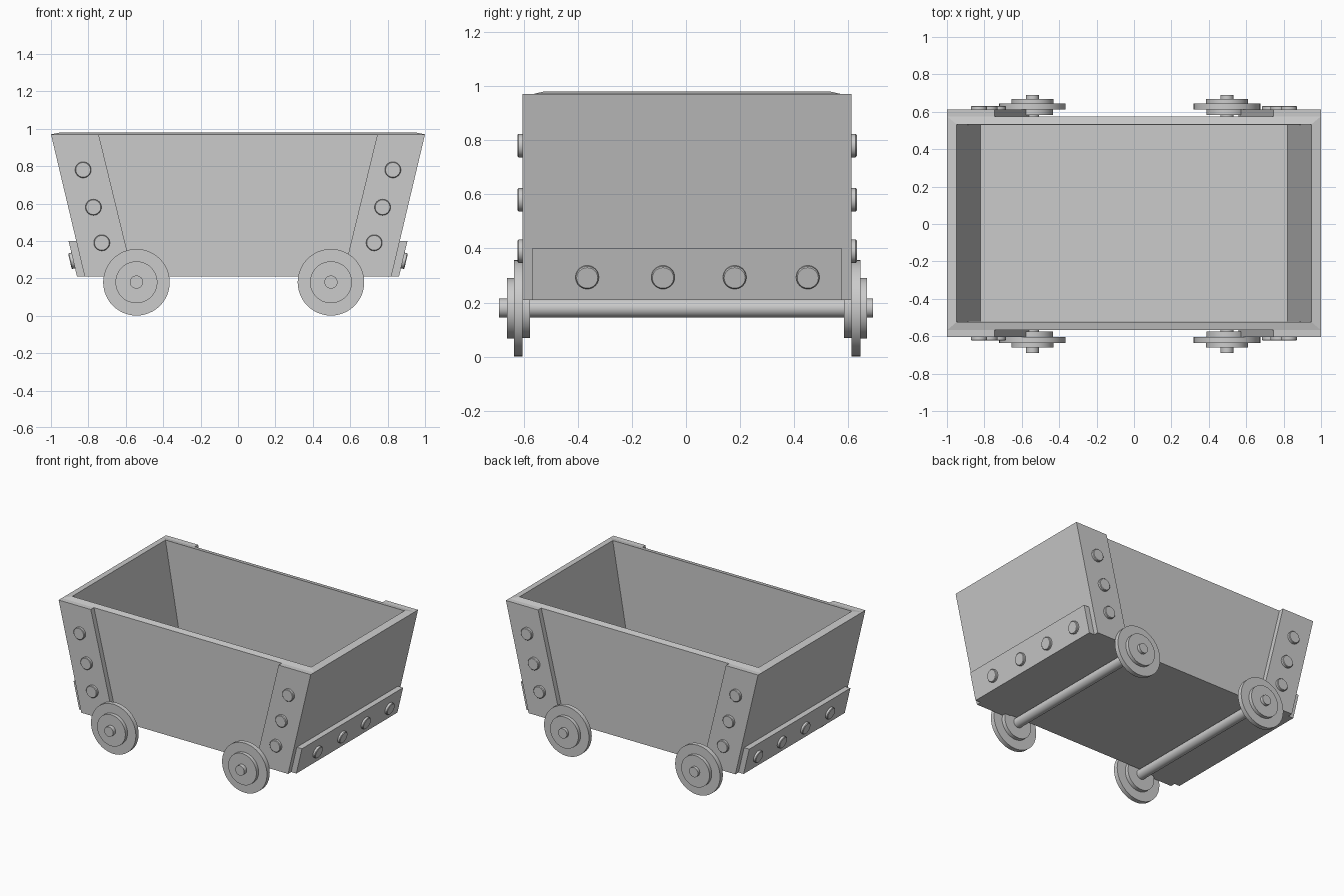
import bpy, bmesh, math
from mathutils import Vector

if "Cube" in bpy.data.objects:
    bpy.data.objects.remove(bpy.data.objects["Cube"], do_unlink=True)

steel = bpy.data.materials.new("grey_steel")
steel.use_nodes = True
GREY = (0.6, 0.6, 0.6, 1)
steel.diffuse_color = GREY
steel.node_tree.nodes["Principled BSDF"].inputs["Base Color"].default_value = GREY

BASE, TOP = 0.21, 0.97
SLOPE = 0.18 / (TOP - BASE)
MID = 0.004  # y of the tub's centre line


def end_x(z):
    """Outer x of the sloping end wall at height z."""
    return 0.82 + SLOPE * (z - BASE)


def loft(name, rings):
    """Skin a closed solid through rings of equal length."""
    bm = bmesh.new()
    loops = [[bm.verts.new(p) for p in ring] for ring in rings]
    n = len(loops[0])
    for a, b in zip(loops, loops[1:]):
        for i in range(n):
            j = (i + 1) % n
            bm.faces.new((a[i], a[j], b[j], b[i]))
    bm.faces.new(loops[0][::-1])
    bm.faces.new(loops[-1])
    bmesh.ops.recalc_face_normals(bm, faces=bm.faces)
    mesh = bpy.data.meshes.new(name)
    bm.to_mesh(mesh)
    bm.free()
    mesh.materials.append(steel)
    obj = bpy.data.objects.new(name, mesh)
    bpy.context.collection.objects.link(obj)
    return obj


def rect(x, y, z):
    return [(-x, MID - y, z), (x, MID - y, z), (x, MID + y, z), (-x, MID + y, z)]


def prism(name, profile, y0, y1):
    """Extrude an xz profile along y."""
    return loft(name, [[(x, MID + y, z) for x, z in profile] for y in (y0, y1)])


def turned(name, origin, axis, profile, sides=48):
    """Turn a (distance, radius) profile about an axis."""
    axis = Vector(axis).normalized()
    u = axis.orthogonal().normalized()
    v = axis.cross(u)
    angles = [math.tau * i / sides for i in range(sides)]
    obj = loft(name, [[Vector(origin) + axis * d + r * (u * math.cos(a) + v * math.sin(a))
                       for a in angles] for d, r in profile])
    bpy.ops.object.select_all(action="DESELECT")
    obj.select_set(True)
    bpy.context.view_layer.objects.active = obj
    bpy.ops.object.shade_smooth_by_angle(angle=math.radians(35))
    return obj


# Open tub with sloping ends and a slightly raised inner rim
loft("tub", [rect(end_x(BASE), 0.572, BASE), rect(1.0, 0.572, TOP),
             rect(0.948, 0.528, 0.98), rect(0.82, 0.525, 0.25)])

RIVET = [(0, 0.043), (0.021, 0.043), (0.025, 0.039)]
for sx, end in ((-1, "right"), (1, "left")):
    # Corner straps with three rivets each
    strap = [(sx * x, z) for x, z in
             ((end_x(BASE), BASE), (1.0, TOP), (0.745, TOP), (0.56, BASE))]
    for sy, side in ((-1, "front"), (1, "back")):
        prism(f"{side}_{end}_corner_strap", strap, sy * 0.565, sy * 0.608)
        for x, z in ((0.828, 0.78), (0.773, 0.58), (0.728, 0.39)):
            turned(f"{side}_{end}_strap_rivet", (sx * x, MID + sy * 0.602, z),
                   (0, sy, 0), RIVET, 32)

    # End bumper following the slope, with four rivets
    bumper = [(sx * (end_x(z) + d), z) for z, d in
              ((BASE, -0.01), (0.40, -0.01), (0.40, 0.041), (BASE, 0.041))]
    prism(f"{end}_bumper", bumper, -0.573, 0.573)
    for y in (-0.365, -0.085, 0.18, 0.45):
        turned(f"{end}_bumper_rivet", (sx * (end_x(0.30) + 0.033), y, 0.297),
               (sx, 0, -SLOPE), RIVET, 32)

# Axles and flanged wheels
WHEEL = [(0.58, 0.11), (0.608, 0.11), (0.608, 0.178), (0.64, 0.178),
         (0.64, 0.112), (0.665, 0.112)]
for x, end in ((-0.543, "right"), (0.497, "left")):
    turned(f"{end}_axle", (x, 0, 0.18), (0, 1, 0), [(-0.69, 0.035), (0.69, 0.035)], 32)
    for sy, side in ((-1, "front"), (1, "back")):
        turned(f"{side}_{end}_wheel", (x, MID, 0.179), (0, sy, 0), WHEEL)
